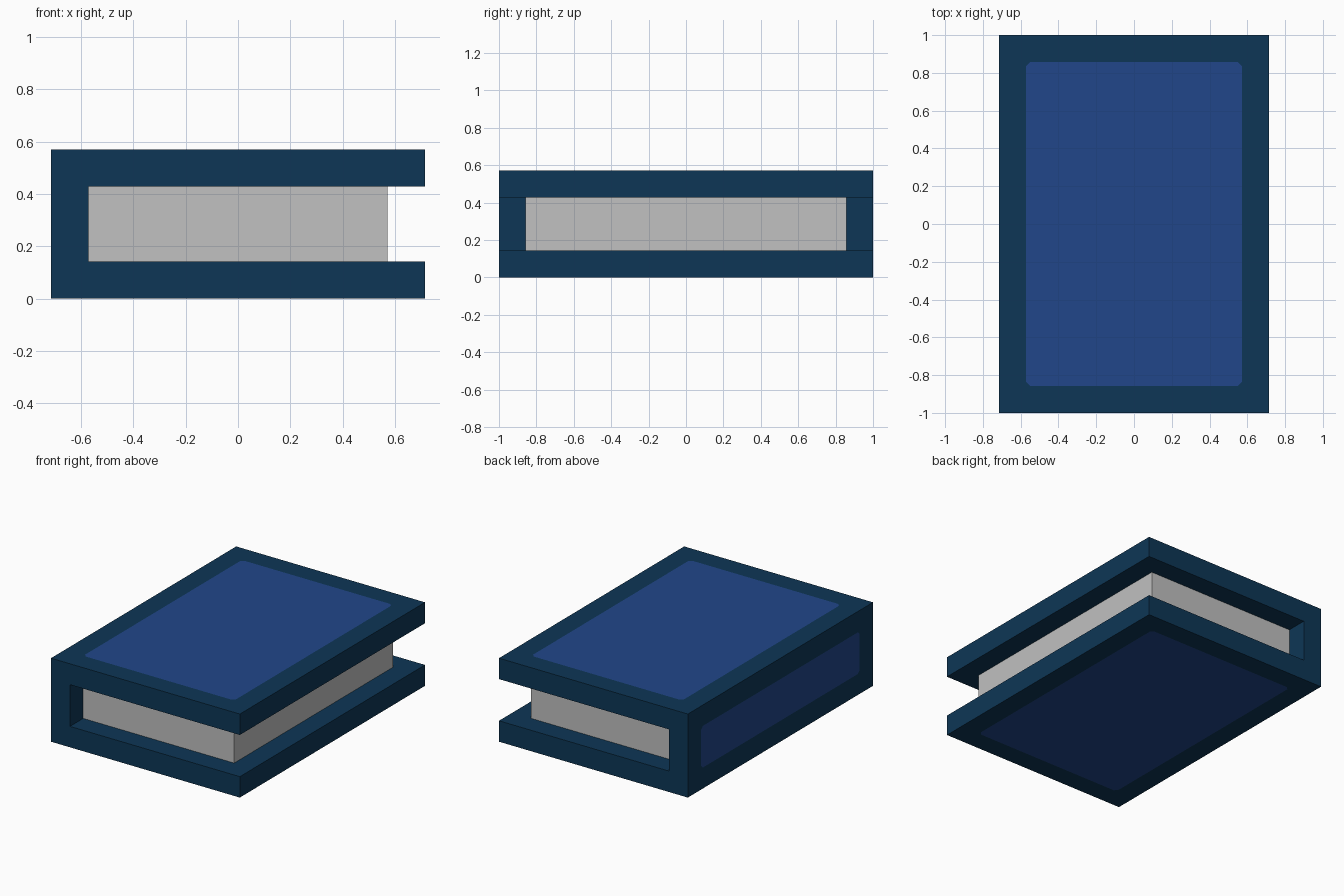
import bpy, bmesh

if "Cube" in bpy.data.objects:
    bpy.data.objects.remove(bpy.data.objects["Cube"])

W, L, H, T = 0.714, 1.0, 0.571, 0.143   # half width, half length, height, board thickness


def material(name, rgb):
    m = bpy.data.materials.new(name)
    m.diffuse_color = (*rgb, 1.0)
    m.use_nodes = True
    m.node_tree.nodes["Principled BSDF"].inputs["Base Color"].default_value = m.diffuse_color
    return m


navy = material("navy", (0.004, 0.037, 0.093))
blue = material("royal blue", (0.0152, 0.0612, 0.254))
paper = material("paper grey", (0.533, 0.533, 0.533))


def add_object(name, bm, mats):
    bmesh.ops.recalc_face_normals(bm, faces=bm.faces)
    mesh = bpy.data.meshes.new(name)
    bm.to_mesh(mesh)
    bm.free()
    for m in mats:
        mesh.materials.append(m)
    obj = bpy.data.objects.new(name, mesh)
    bpy.context.collection.objects.link(obj)


# Cover: C-shaped profile extruded along y (spine on the left)
bm = bmesh.new()
profile = [(-W, 0), (W, 0), (W, T), (T - W, T),
           (T - W, H - T), (W, H - T), (W, H), (-W, H)]
cap = bm.faces.new([bm.verts.new((x, -L, z)) for x, z in profile])
ext = bmesh.ops.extrude_face_region(bm, geom=[cap], use_keep_orig=True)
moved = [g for g in ext["geom"] if isinstance(g, bmesh.types.BMVert)]
bmesh.ops.translate(bm, verts=moved, vec=(0, 2 * L, 0))
bmesh.ops.recalc_face_normals(bm, faces=bm.faces)

# Flush panels on top, bottom and spine, with clipped corners
panels = []
for f in bm.faces:
    c = f.calc_center_median()
    if c.z > H - 0.01 or c.z < 0.01 or c.x < 0.01 - W:
        panels.append(f)
bmesh.ops.inset_individual(bm, faces=panels, thickness=T, use_even_offset=True)
corners = list({v for f in panels for v in f.verts})
bmesh.ops.bevel(bm, geom=corners, offset=0.02, segments=1, affect='VERTICES')
bm.normal_update()
for f in bm.faces:
    f.material_index = int(len(f.verts) == 8 and abs(f.normal.y) < 0.5)
add_object("cover", bm, [navy, blue])

# Page block
bm = bmesh.new()
bmesh.ops.create_cube(bm, size=1)
for v in bm.verts:
    v.co = (v.co.x * 2 * (W - T), v.co.y * 2 * (L - T), v.co.z * (H - 2 * T) + H / 2)
add_object("pages", bm, [paper])
